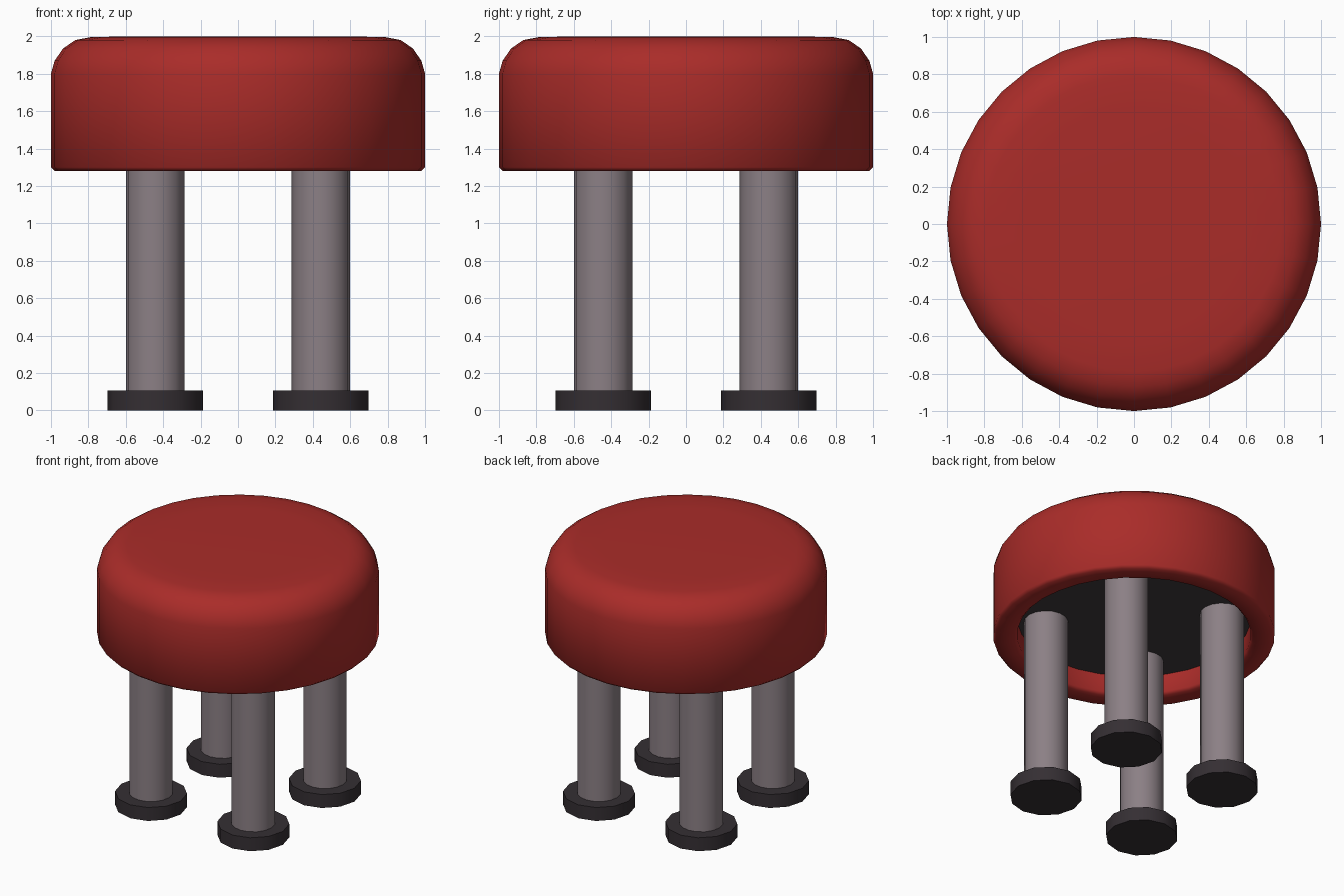
import bpy, bmesh
from math import pi, cos, sin, radians

if "Cube" in bpy.data.objects:
    bpy.data.objects.remove(bpy.data.objects["Cube"])


def material(name, rgb):
    m = bpy.data.materials.new(name)
    m.diffuse_color = (*rgb, 1.0)
    m.use_nodes = True
    m.node_tree.nodes["Principled BSDF"].inputs["Base Color"].default_value = m.diffuse_color
    return m


RED = material("red_upholstery", (0.40, 0.025, 0.022))
METAL = material("leg_metal", (0.26, 0.215, 0.235))
RUBBER = material("dark_rubber", (0.035, 0.028, 0.033))
BOARD = material("dark_board", (0.05, 0.045, 0.048))


def lathe(name, profile, sides, mat, location=(0, 0, 0), angle=40):
    """Turn an (r, z) profile, listed bottom to top, capping both ends."""
    bm = bmesh.new()
    rings = [[bm.verts.new((r * cos(2 * pi * i / sides), r * sin(2 * pi * i / sides), z))
              for i in range(sides)] for r, z in profile]
    for a, b in zip(rings, rings[1:]):
        for i in range(sides):
            j = (i + 1) % sides
            bm.faces.new((a[i], a[j], b[j], b[i]))
    bm.faces.new(rings[0][::-1])
    bm.faces.new(rings[-1])
    bmesh.ops.recalc_face_normals(bm, faces=bm.faces)
    mesh = bpy.data.meshes.new(name)
    bm.to_mesh(mesh)
    bm.free()
    mesh.materials.append(mat)
    ob = bpy.data.objects.new(name, mesh)
    ob.location = location
    bpy.context.collection.objects.link(ob)
    bpy.ops.object.select_all(action='DESELECT')
    ob.select_set(True)
    bpy.context.view_layer.objects.active = ob
    bpy.ops.object.shade_smooth_by_angle(angle=radians(angle))
    return ob


# Cushion: hollow underside, small rounded lower rim, large rounded top edge
lathe("seat_cushion", [
    (0.83, 1.46), (0.83, 1.30), (0.85, 1.28), (0.98, 1.28), (1.0, 1.30),
    (1.0, 1.80), (0.98, 1.87), (0.935, 1.935), (0.87, 1.98), (0.79, 1.995),
    (0.60, 2.0)], 32, RED, angle=50)

# Board set into the underside
lathe("seat_board", [(0.832, 1.44), (0.832, 1.47)], 32, BOARD)

# Four legs, each standing on a wide round foot
for y, depth in ((-0.443, "front"), (0.443, "back")):
    for x, side in ((-0.443, "left"), (0.443, "right")):
        lathe(f"{depth}_{side}_leg", [(0.156, 0.09), (0.156, 1.45)], 16, METAL, (x, y, 0))
        lathe(f"{depth}_{side}_foot", [(0.256, 0.0), (0.256, 0.105)], 12, RUBBER, (x, y, 0))
